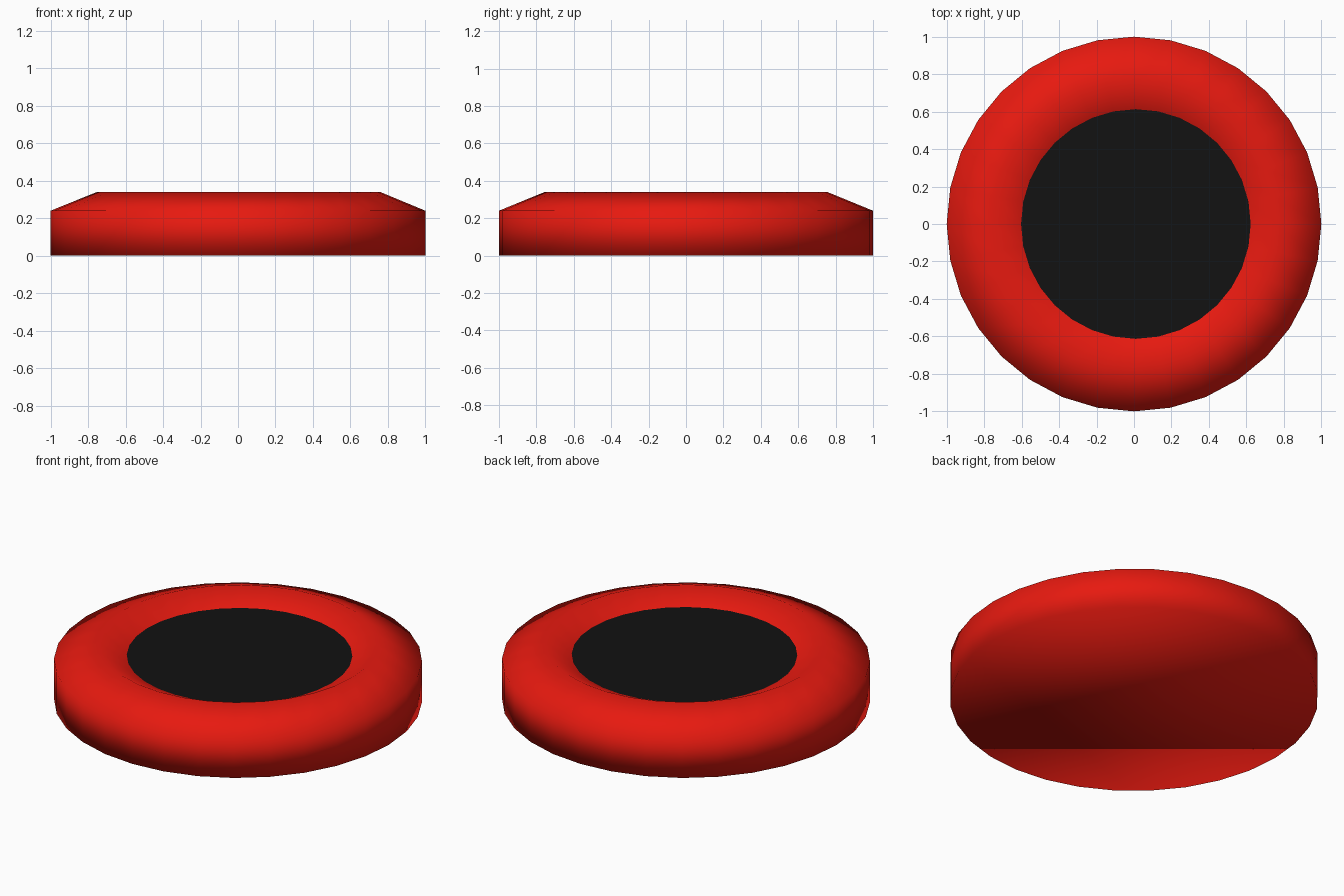
import bpy, bmesh
from math import cos, sin, tau

if "Cube" in bpy.data.objects:
    bpy.data.objects.remove(bpy.data.objects["Cube"])

SIDES = 32

def material(name, rgb):
    m = bpy.data.materials.new(name)
    m.diffuse_color = (*rgb, 1)
    m.use_nodes = True
    m.node_tree.nodes["Principled BSDF"].inputs["Base Color"].default_value = m.diffuse_color
    return m

def lathe(name, rings, mat, cap_first=False, cap_last=False):
    """Stack of 32-sided rings (radius, z, x offset), skinned and smooth shaded."""
    bm = bmesh.new()
    loops = [[bm.verts.new((x + r * cos(tau * i / SIDES), r * sin(tau * i / SIDES), z))
              for i in range(SIDES)] for r, z, x in rings]
    for a, b in zip(loops, loops[1:]):
        for i in range(SIDES):
            j = (i + 1) % SIDES
            bm.faces.new((a[i], a[j], b[j], b[i]))
    if cap_first:
        bm.faces.new(loops[0][::-1])
    if cap_last:
        bm.faces.new(loops[-1])
    for f in bm.faces:
        f.smooth = True
    me = bpy.data.meshes.new(name)
    bm.to_mesh(me)
    bm.free()
    me.materials.append(mat)
    ob = bpy.data.objects.new(name, me)
    bpy.context.collection.objects.link(ob)
    return ob

red = material("red", (0.8, 0.01, 0.005))
black = material("black", (0.006, 0.006, 0.006))

# Red body: flat bottom, upright wall, sloped shoulder, dished inner lip
lathe("puck_body", [(1, 0, 0), (1, 0.24, 0), (0.756, 0.34, 0.003), (0.613, 0.27, 0.01)],
      red, cap_first=True)

# Black sunken centre
lathe("centre_disc", [(0.613, 0.27, 0.01)], black, cap_last=True)
